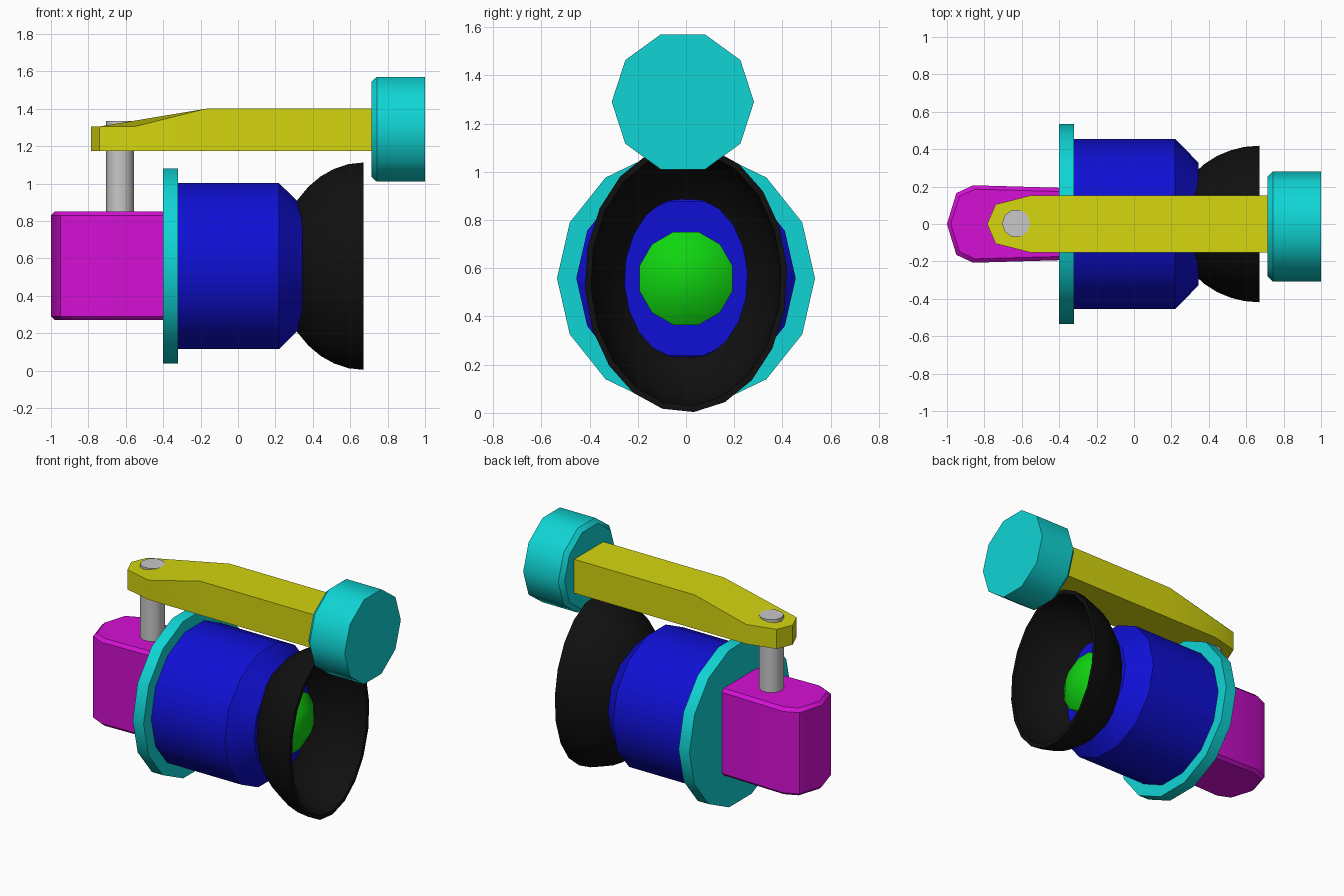
import bpy, bmesh, math

cube = bpy.data.objects.get("Cube")
if cube:
    bpy.data.objects.remove(cube, do_unlink=True)


def material(name, rgb):
    m = bpy.data.materials.new(name)
    m.use_nodes = True
    m.diffuse_color = (*rgb, 1)
    m.node_tree.nodes["Principled BSDF"].inputs["Base Color"].default_value = (*rgb, 1)
    return m


HI, LO = 0.66, 0.005
magenta = material("magenta", (HI, LO, HI))
teal = material("teal", (LO, HI, HI))
blue = material("blue", (LO, LO, HI))
black = material("black", (LO, LO, LO))
green = material("green", (LO, HI, LO))
yellow = material("yellow", (HI, HI, LO))
grey = material("grey", (0.58, 0.58, 0.58))


def loft(name, rings, mat, sharp=40):
    """Skin a list of equally sized point rings and cap both ends."""
    bm = bmesh.new()
    loops = [[bm.verts.new(p) for p in ring] for ring in rings]
    n = len(loops[0])
    for a, b in zip(loops, loops[1:]):
        for i in range(n):
            j = (i + 1) % n
            bm.faces.new((a[i], a[j], b[j], b[i]))
    bm.faces.new(loops[0][::-1])
    bm.faces.new(loops[-1])
    bmesh.ops.recalc_face_normals(bm, faces=bm.faces)
    me = bpy.data.meshes.new(name)
    bm.to_mesh(me)
    bm.free()
    me.materials.append(mat)
    ob = bpy.data.objects.new(name, me)
    bpy.context.collection.objects.link(ob)
    bpy.ops.object.select_all(action='DESELECT')
    ob.select_set(True)
    bpy.context.view_layer.objects.active = ob
    bpy.ops.object.shade_smooth_by_angle(angle=math.radians(sharp))
    return ob


def lathe_x(name, profile, n, mat, cz=0.558, cy=0.0, phase=0.0):
    """Turned part along x; profile rows are (x, y radius, z radius)."""
    angles = [math.radians(phase) + math.tau * i / n for i in range(n)]
    return loft(name, [[(x, cy + ry * math.cos(a), cz + rz * math.sin(a))
                        for a in angles] for x, ry, rz in profile], mat)


def mirrored(half):
    """Close a half outline (tip first, y >= 0) across the x axis."""
    return half + [(x, -y) for x, y in reversed(half) if y > 0]


# Rear housing: pointed block with a thin bevel on its top and bottom edges
outline = mirrored([(-1.0, 0.0), (-0.95, 0.165), (-0.86, 0.207), (-0.38, 0.193)])


def housing_ring(z, inset):
    sx, sy = 1 - inset / 0.31, 1 - inset / 0.2
    return [(-0.69 + (x + 0.69) * sx, y * sy, z) for x, y in outline]


loft("rear_housing", [housing_ring(0.27, 0.02), housing_ring(0.29, 0),
                      housing_ring(0.83, 0), housing_ring(0.85, 0.02)], magenta)

# Flange and main barrel
lathe_x("flange", [(-0.4, 0.535, 0.535), (-0.32, 0.535, 0.535)], 14, teal)
lathe_x("barrel", [(-0.33, 0.455, 0.455), (0.22, 0.455, 0.455),
                   (0.345, 0.328, 0.328)], 14, blue)

# Oval bowl: outer shell, rim and inner shell in one skin
RIM = 0.672
steps = [math.radians(a) for a in (4, 15, 30, 40, 50, 60, 70, 80, 90)]
outer = [(RIM - 0.46 * math.cos(t), 0.42 * math.sin(t), 0.556 * math.sin(t)) for t in steps]
inner = [(RIM - 0.43 * math.cos(t), 0.395 * math.sin(t), 0.53 * math.sin(t)) for t in steps]
lathe_x("bowl", outer + inner[::-1], 20, black, phase=4.5)

# Centre knob inside the bowl
lathe_x("centre_knob", [(0.3, 0.2, 0.2), (0.42, 0.2, 0.2), (0.49, 0.1, 0.1)],
        12, green, phase=15)

# Lever arm: rounded tip, stepped up toward the weight
arm = [(-0.785, 0.0, 1.305), (-0.74, 0.105, 1.305), (-0.55, 0.153, 1.305),
       (-0.17, 0.153, 1.40), (0.73, 0.153, 1.40)]
arm += [(x, -y, z) for x, y, z in reversed(arm) if y > 0]
loft("lever_arm", [[(x, y, 1.175) for x, y, z in arm], arm], yellow, sharp=30)

# Weight on the end of the arm
lathe_x("end_weight", [(0.715, 0.268, 0.268), (0.742, 0.295, 0.295),
                       (1.0, 0.295, 0.295)], 10, teal, cz=1.29, cy=-0.013)

# Pivot pin through the arm
pin = [(-0.63 + 0.075 * math.cos(math.tau * i / 10),
        0.003 + 0.075 * math.sin(math.tau * i / 10)) for i in range(10)]
loft("pivot_pin", [[(x, y, z) for x, y in pin] for z in (0.82, 1.335)], grey)
